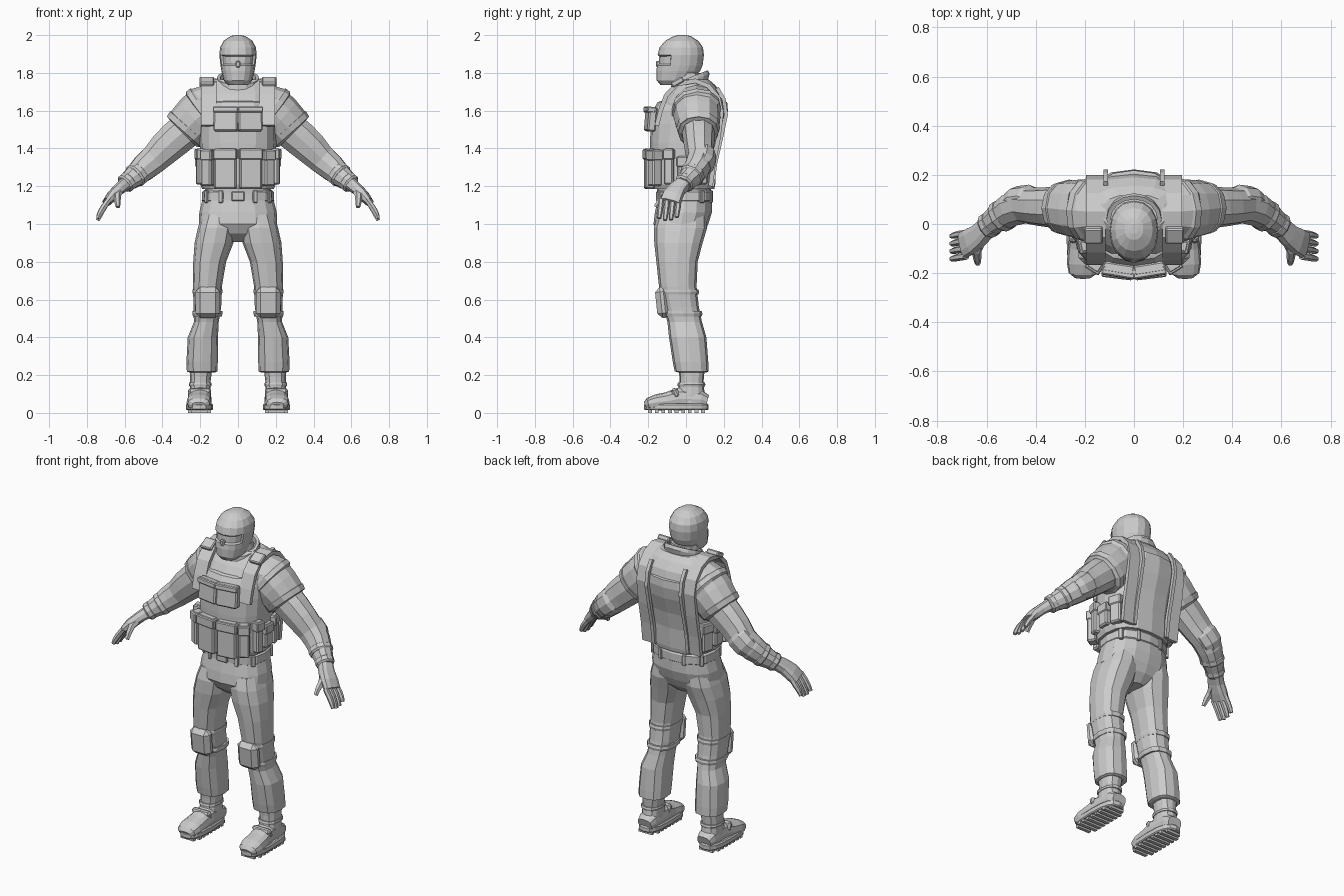
import bpy, bmesh, math
from mathutils import Matrix, Vector

grey = bpy.data.materials.new("light_grey")
grey.diffuse_color = (0.6, 0.6, 0.6, 1)


def finish(name, bm, mirror=False):
    bmesh.ops.recalc_face_normals(bm, faces=bm.faces)
    me = bpy.data.meshes.new(name)
    bm.to_mesh(me)
    bm.free()
    me.materials.append(grey)
    ob = bpy.data.objects.new(name, me)
    bpy.context.collection.objects.link(ob)
    if mirror:
        ob.modifiers.new("Mirror", 'MIRROR').use_mirror_merge = False
    return ob


def skin(rings, cap=True):
    """Bridge equal-length point rings into a tube."""
    bm = bmesh.new()
    vs = [[bm.verts.new(p) for p in r] for r in rings]
    n = len(vs[0])
    for a, b in zip(vs, vs[1:]):
        for i in range(n):
            j = (i + 1) % n
            bm.faces.new((a[i], a[j], b[j], b[i]))
    if cap:
        bm.faces.new(vs[0])
        bm.faces.new(vs[-1])
    return bm


def section(n, p):
    out = []
    for i in range(n):
        a = 2 * math.pi * (i + 0.5 * (n % 4 != 0)) / n
        c, s = math.cos(a), math.sin(a)
        out.append((math.copysign(abs(c) ** (2 / p), c), math.copysign(abs(s) ** (2 / p), s)))
    return out


def stack(name, rows, n=16, p=2.5, mirror=False, tilt=0, cap=True, make=True):
    """Upright tube from rows of (x centre, y front, y back, z, half width)."""
    rings = []
    for cx, yf, yb, z, rx in rows:
        ry, cy = (yb - yf) / 2, (yb + yf) / 2
        rings.append([(cx + c * rx, cy + s * ry, z + tilt * s * ry) for c, s in section(n, p)])
    bm = skin(rings, cap)
    return finish(name, bm, mirror) if make else bm


def limb(name, rows, n=10, p=2.2, ref=(0, 1, 0), mirror=True):
    """Tube along a path of (x, y, z, radius u, radius v)."""
    pts = [Vector(r[:3]) for r in rows]
    rings = []
    for i, r in enumerate(rows):
        t = (pts[min(i + 1, len(pts) - 1)] - pts[max(i - 1, 0)]).normalized()
        v = Vector(ref)
        v = (v - v.dot(t) * t).normalized()
        u = v.cross(t)
        rings.append([pts[i] + u * c * r[3] + v * s * r[4] for c, s in section(n, p)])
    return finish(name, skin(rings), mirror)


def box(name, loc, size, rz=0, rx=0, bevel=0.008, mirror=True):
    bm = bmesh.new()
    m = (Matrix.Translation(loc) @ Matrix.Rotation(math.radians(rz), 4, 'Z')
         @ Matrix.Rotation(math.radians(rx), 4, 'X') @ Matrix.Diagonal((*size, 1)))
    bmesh.ops.create_cube(bm, size=1, matrix=m)
    if bevel:
        bmesh.ops.bevel(bm, geom=list(bm.edges), offset=bevel, segments=1, affect='EDGES')
    return finish(name, bm, mirror)


def ribbon(name, pts, x0, x1, t):
    """Flat strap following (y, z) points, thickened outwards."""
    rings = []
    for i, (y, z) in enumerate(pts):
        a, b = pts[max(i - 1, 0)], pts[min(i + 1, len(pts) - 1)]
        d = Vector((b[0] - a[0], b[1] - a[1])).normalized()
        ny, nz = -d.y * t, d.x * t
        rings.append([(x0, y - ny, z - nz), (x1, y - ny, z - nz),
                      (x1, y + ny, z + nz), (x0, y + ny, z + nz)])
    return finish(name, skin(rings), True)


# Head: hooded, with a sunken eye opening
bm = stack("head", [(0, -.135, -.02, 1.735, .05), (0, -.155, .03, 1.76, .075), (0, -.157, .075, 1.81, .088),
                    (0, -.153, .088, 1.84, .093), (0, -.15, .095, 1.895, .099), (0, -.14, .09, 1.935, .095),
                    (0, -.11, .065, 1.97, .076), (0, -.065, .025, 1.995, .038), (0, -.04, 0, 2.0, .015)],
           p=2.2, make=False)
bmesh.ops.recalc_face_normals(bm, faces=bm.faces)
eyes = [f for f in bm.faces if 1.84 < f.calc_center_median().z < 1.895 and f.normal.y < -.45]
bmesh.ops.inset_region(bm, faces=eyes, thickness=.008, depth=-.009)
finish("head", bm)
box("nose", (0, -.147, 1.846), (.026, .024, .035), bevel=.006, mirror=False)
stack("neck", [(0, -.05, .09, 1.66, .1), (0, -.06, .08, 1.8, .075)], n=12)
stack("collar", [(0, -.085, .115, 1.715, .12), (0, -.08, .125, 1.755, .113), (0, -.078, .115, 1.775, .112),
                 (0, -.06, .1, 1.775, .095), (0, -.06, .1, 1.72, .095)], p=2, tilt=.4, cap=False)

# Torso and armour vest
stack("shirt", [(0, -.15, .13, 1.12, .17), (0, -.16, .14, 1.3, .18), (0, -.16, .19, 1.55, .19),
                (0, -.135, .205, 1.64, .2), (0, -.1, .19, 1.69, .2), (0, -.055, .155, 1.735, .18),
                (0, -.03, .12, 1.765, .13)])
stack("vest", [(0, -.18, .15, 1.185, .19), (0, -.188, .155, 1.21, .2), (0, -.188, .16, 1.33, .2),
               (0, -.19, .178, 1.43, .203), (0, -.188, .21, 1.53, .203), (0, -.177, .222, 1.6, .2),
               (0, -.15, .218, 1.645, .18), (0, -.135, .19, 1.65, .15)])
ribbon("shoulder_strap", [(-.155, 1.52), (-.135, 1.6), (-.105, 1.68), (-.05, 1.74), (.05, 1.758), (.12, 1.73),
                          (.17, 1.67), (.188, 1.59), (.17, 1.45), (.145, 1.32), (.13, 1.2)], .115, .195, .012)
ribbon("back_seam", [(.165, 1.72), (.2, 1.66), (.212, 1.58), (.185, 1.45), (.155, 1.32), (.14, 1.2)],
       .105, .125, .01)
box("strap_buckle", (.165, -.045, 1.752), (.075, .07, .03), rx=30, bevel=.006)
box("chest_pocket", (.063, -.187, 1.555), (.13, .045, .13), rz=9, rx=-5)
box("chest_flap", (.063, -.193, 1.605), (.136, .045, .03), rz=9, rx=-5, bevel=.005)

# Pouches around the vest, each with a flap
for label, x, y, w, d, rz, z0, z1 in (
        ("front", .067, -.195, .118, .045, 7, 1.185, 1.4), ("corner", .157, -.165, .06, .055, 32, 1.2, 1.395),
        ("side", .198, -.09, .05, .045, 78, 1.21, 1.4), ("flank", .2, -.01, .07, .045, 90, 1.22, 1.36),
        ("rear", .188, .075, .07, .045, 108, 1.21, 1.38)):
    h = z1 - z0
    box(label + "_pouch", (x, y, z0 + h / 2), (w, d, h), rz=rz)
    box(label + "_pouch_flap", (x, y, z1 - .03), (w + .008, d + .01, .055), rz=rz, bevel=.005)

# Belt
stack("belt", [(0, -.145, .135, 1.12, .187), (0, -.152, .142, 1.125, .192),
               (0, -.152, .142, 1.17, .19), (0, -.145, .135, 1.18, .18)])
for x, y, rz in ((.09, -.14, 12), (.165, -.09, 50), (.165, .085, 130), (.08, .13, 165)):
    box("belt_loop", (x, y, 1.145), (.025, .02, .065), rz=rz, bevel=.004)
box("belt_buckle", (0, -.15, 1.147), (.07, .02, .05), bevel=.005, mirror=False)

# Trousers
stack("pelvis", [(0, -.09, .05, .905, .05), (0, -.145, .095, .95, .15), (0, -.172, .118, 1.0, .207),
                 (0, -.165, .137, 1.06, .205), (0, -.15, .137, 1.13, .188)], p=2.4)
stack("trouser_leg", [(.19, -.045, .11, .215, .07), (.19, -.06, .12, .22, .081), (.19, -.07, .118, .27, .083),
                      (.186, -.09, .108, .4, .08), (.168, -.098, .085, .48, .066), (.162, -.12, .068, .56, .073),
                      (.162, -.143, .056, .67, .077), (.15, -.157, .062, .8, .087), (.127, -.168, .088, .9, .103),
                      (.112, -.17, .112, .98, .1), (.1, -.15, .11, 1.05, .09)], n=12, mirror=True)

# Knee pads with straps
box("knee_pad", (.16, -.123, .585), (.132, .07, .165), rx=6, bevel=.026)
for z, yf, yb in ((.525, -.115, .083), (.64, -.14, .066)):
    stack("knee_strap", [(.162, yf, yb, z - .014, .076), (.162, yf - .004, yb + .004, z, .08),
                         (.162, yf, yb, z + .014, .079)], n=12, mirror=True)

# Boots
stack("boot_shaft", [(.2, -.065, .105, .04, .058), (.2, -.05, .1, .1, .056), (.2, -.035, .092, .15, .053),
                     (.198, -.035, .095, .19, .056), (.195, -.04, .1, .24, .058)], n=12, mirror=True)
limb("boot_foot", [(.2, .112, .06, .045, .035), (.2, .08, .07, .056, .05), (.2, -.03, .075, .06, .062),
                   (.205, -.1, .062, .064, .048), (.207, -.16, .055, .066, .042), (.208, -.2, .047, .058, .032),
                   (.208, -.216, .04, .035, .018)], n=12, p=2.6, ref=(0, 0, 1))
stack("boot_sole", [(.204, -.215, .113, .014, .066), (.204, -.222, .12, .02, .071),
                    (.204, -.222, .12, .043, .071), (.204, -.212, .112, .05, .065)], mirror=True, p=2.8)
for i in range(9):
    y = -.19 + i * .035
    w = .09 if i in (0, 8) else .122
    box("boot_tread", (.204, y, .009), (w, .02, .018), bevel=0)
box("boot_strap", (.203, -.055, .105), (.122, .035, .055), rx=25, bevel=.012)
stack("boot_cuff", [(.2, -.043, .1, .14, .057), (.2, -.045, .103, .15, .061), (.2, -.042, .1, .16, .058)],
      n=12, mirror=True)

# Arms: short sleeve, hem, long under-sleeve, elbow pad, wrist bands
limb("sleeve", [(.12, .05, 1.625, .125, .115), (.165, .055, 1.6, .14, .125), (.22, .06, 1.555, .132, .122),
                (.265, .065, 1.51, .124, .112), (.285, .065, 1.487, .118, .102), (.292, .065, 1.48, .1, .09)], n=12)
limb("shoulder_rim", [(.15, .055, 1.61, .13, .12), (.163, .055, 1.6, .148, .133), (.185, .058, 1.583, .148, .133),
                      (.195, .058, 1.575, .13, .12)], n=12)
limb("sleeve_hem", [(.262, .065, 1.513, .115, .1), (.264, .065, 1.511, .129, .116), (.285, .065, 1.487, .123, .107),
                    (.288, .065, 1.484, .1, .09)], n=12)
limb("arm", [(.26, .065, 1.51, .1, .09), (.33, .068, 1.452, .098, .084), (.385, .07, 1.402, .092, .078),
             (.445, .075, 1.342, .08, .073), (.495, .06, 1.3, .074, .07), (.55, .025, 1.25, .06, .058),
             (.605, -.015, 1.208, .044, .044)])
limb("elbow_pad", [(.412, .085, 1.372, .07, .06), (.428, .09, 1.36, .079, .07), (.468, .085, 1.325, .076, .07),
                   (.49, .075, 1.307, .065, .06)])
for x, y, z, r in ((.535, .034, 1.263, .067), (.588, -.004, 1.221, .053)):
    limb("wrist_band", [(x - .014, y + .01, z + .012, r - .008, r - .008), (x - .008, y + .006, z + .007, r, r),
                        (x + .008, y - .006, z - .007, r, r), (x + .014, y - .01, z - .012, r - .008, r - .008)])

# Gloved hands
limb("palm", [(.595, -.01, 1.215, .036, .04), (.63, -.045, 1.185, .032, .047), (.665, -.07, 1.15, .03, .056),
              (.695, -.085, 1.115, .022, .057)], p=3)
for i in range(4):
    y = -.038 - i * .031
    k = (.0, .014, .016, .006)[i]
    limb("finger", [(.682, y, 1.13, .016, .015), (.712, y - .004, 1.09 - k * .4, .017, .015),
                    (.73, y - .008, 1.063 - k, .015, .014), (.742, y - .011, 1.036 - k, .011, .011)], n=6, p=2)
limb("thumb", [(.625, -.07, 1.175, .022, .022), (.64, -.11, 1.15, .02, .02), (.638, -.14, 1.12, .017, .017),
               (.636, -.16, 1.09, .012, .012)], n=6, p=2, ref=(1, 0, 0))
